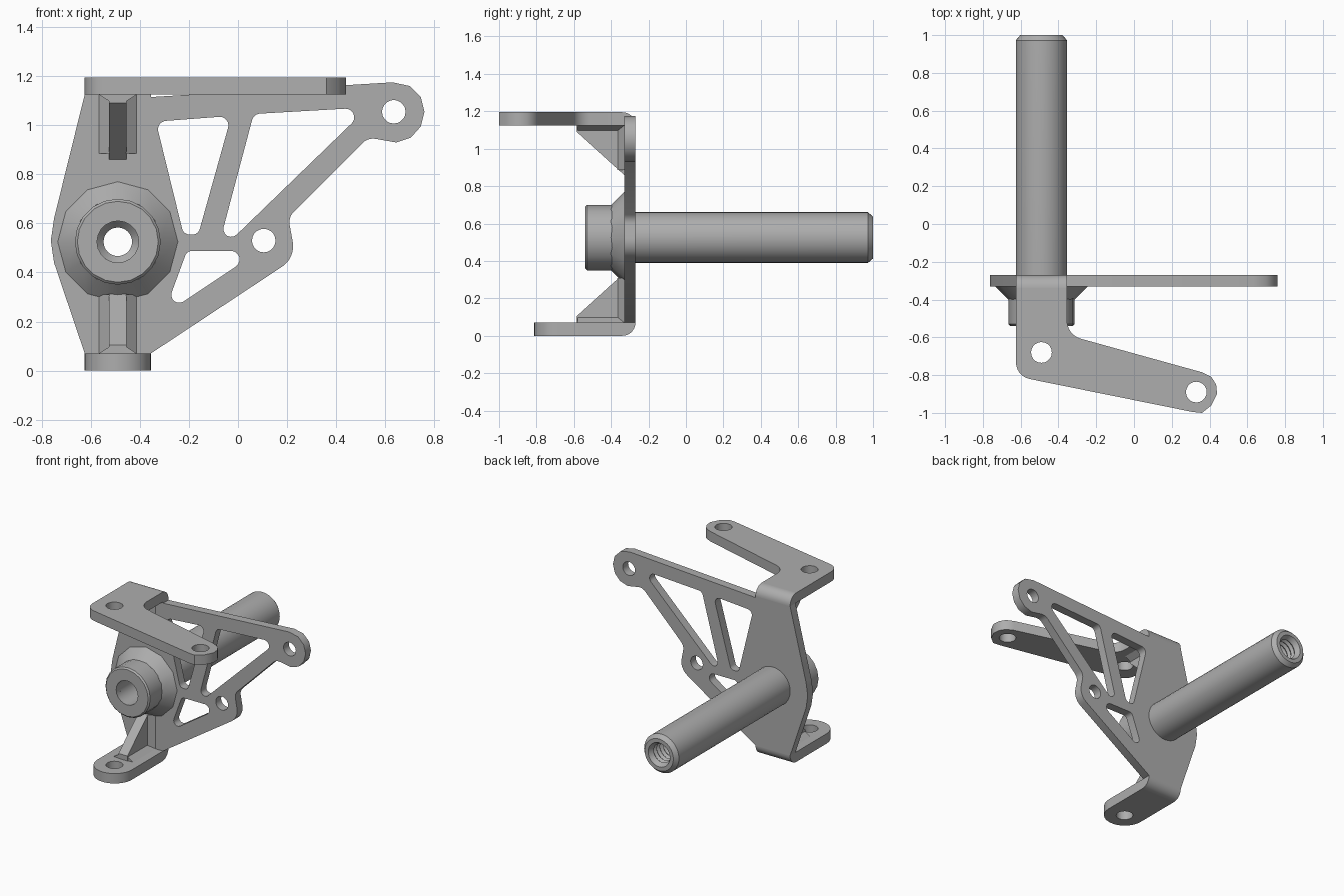
import bpy, bmesh
from math import sin, cos, tan, atan2, pi, tau, radians
from mathutils import Vector, Matrix

if "Cube" in bpy.data.objects:
    bpy.data.objects.remove(bpy.data.objects["Cube"])

steel = bpy.data.materials.new("grey steel")
steel.use_nodes = True
steel.diffuse_color = (0.42, 0.42, 0.42, 1)
steel.node_tree.nodes["Principled BSDF"].inputs["Base Color"].default_value = (0.42, 0.42, 0.42, 1)

# Drawing planes: local x, y, depth to world axes
XY = Matrix.Identity(4)
XZ = Matrix.Rotation(pi / 2, 4, "X")
YZ = Matrix(((0, 0, 1, 0), (1, 0, 0, 0), (0, 1, 0, 0), (0, 0, 0, 1)))

AXLE_X, AXLE_Z = -0.49, 0.525
LEFT, RIGHT = -0.625, -0.355
TOP = 1.195
FLANGE = 0.07
FRONT, BACK = -0.33, -0.27
FOLD = BACK - FLANGE


def finish(name, mesh):
    mesh.materials.clear()
    mesh.materials.append(steel)
    ob = bpy.data.objects.new(name, mesh)
    bpy.context.collection.objects.link(ob)
    bpy.ops.object.select_all(action="DESELECT")
    ob.select_set(True)
    bpy.context.view_layer.objects.active = ob
    bpy.ops.object.shade_smooth_by_angle(angle=radians(35))
    return ob


def rounded(corners, steps=6):
    """Outline from corners (x, y) or (x, y, fillet radius)."""
    out = []
    for i, corner in enumerate(corners):
        b = Vector(corner[:2])
        if len(corner) == 2:
            out.append(b)
            continue
        r = corner[2]
        u = (Vector(corners[i - 1][:2]) - b).normalized()
        v = (Vector(corners[(i + 1) % len(corners)][:2]) - b).normalized()
        half = u.angle(v) / 2
        centre = b + (u + v).normalized() * (r / sin(half))
        d0 = b + u * (r / tan(half)) - centre
        d1 = b + v * (r / tan(half)) - centre
        a0 = atan2(d0.y, d0.x)
        turn = (atan2(d1.y, d1.x) - a0 + pi) % tau - pi
        for k in range(steps + 1):
            a = a0 + turn * k / steps
            out.append(centre + Vector((cos(a), sin(a))) * r)
    return out


def circle(x, y, r, n=20):
    return [Vector((x + r * cos(tau * k / n), y + r * sin(tau * k / n))) for k in range(n)]


def slab(name, loops, near, far, plane=XY):
    """Filled outline with holes, extruded between two depths."""
    curve = bpy.data.curves.new(name, "CURVE")
    curve.dimensions, curve.fill_mode = "2D", "BOTH"
    curve.extrude = abs(far - near) / 2
    for loop in loops:
        spline = curve.splines.new("POLY")
        spline.points.add(len(loop) - 1)
        for point, co in zip(spline.points, loop):
            point.co = (co.x, co.y, 0, 1)
        spline.use_cyclic_u = True
    temp = bpy.data.objects.new(name, curve)
    bpy.context.collection.objects.link(temp)
    bpy.context.view_layer.update()
    graph = bpy.context.evaluated_depsgraph_get()
    mesh = bpy.data.meshes.new_from_object(temp.evaluated_get(graph))
    bpy.data.objects.remove(temp)
    bpy.data.curves.remove(curve)
    bm = bmesh.new()
    bm.from_mesh(mesh)
    bmesh.ops.remove_doubles(bm, verts=bm.verts, dist=0.0002)
    bmesh.ops.transform(bm, matrix=plane, verts=bm.verts)
    depth = plane.to_3x3() @ Vector((0, 0, 1))
    middle = (near + far) / 2
    bmesh.ops.translate(bm, verts=bm.verts, vec=Vector([abs(c) for c in depth]) * middle)
    bmesh.ops.recalc_face_normals(bm, faces=bm.faces)
    bm.to_mesh(mesh)
    bm.free()
    return finish(name, mesh)


def lathe(name, profile, sides):
    """Closed (radius, y) profile turned about the axle line."""
    bm = bmesh.new()
    rings = []
    for k in range(sides):
        a = tau * k / sides
        rings.append([bm.verts.new((AXLE_X + r * sin(a), y, AXLE_Z + r * cos(a))) for r, y in profile])
    n = len(profile)
    for k in range(sides):
        p, q = rings[k], rings[(k + 1) % sides]
        for j in range(n):
            bm.faces.new((p[j], p[(j + 1) % n], q[(j + 1) % n], q[j]))
    bmesh.ops.recalc_face_normals(bm, faces=bm.faces)
    mesh = bpy.data.meshes.new(name)
    bm.to_mesh(mesh)
    bm.free()
    return finish(name, mesh)


# Upright plate with lugs and weight-saving cutouts
outline = rounded([
    (LEFT, FLANGE), (RIGHT, FLANGE), (0.235, 0.46, 0.1), (0.205, 0.625, 0.06),
    (0.53, 0.95, 0.06), (0.645, 0.93), (0.705, 0.95), (0.745, 0.995), (0.76, 1.055),
    (0.745, 1.115), (0.7, 1.16), (0.63, 1.175), (RIGHT, 1.115), (RIGHT, TOP - FLANGE),
    (LEFT, TOP - FLANGE), (-0.75, 0.62), (-0.763, 0.53), (-0.75, 0.44)])
cutouts = [
    [(-0.335, 1.015, 0.035), (-0.027, 1.038, 0.035), (-0.162, 0.555, 0.03), (-0.222, 0.555, 0.03)],
    [(0.064, 1.046, 0.035), (0.531, 1.073, 0.035), (-0.088, 0.474, 0.032)],
    [(-0.208, 0.488, 0.03), (0.087, 0.488, 0.035), (-0.304, 0.227, 0.032)]]
slab("upright_plate", [outline] + [rounded(c) for c in cutouts] + [
    circle(0.635, 1.055, 0.048), circle(0.105, 0.53, 0.048),
    circle(AXLE_X, AXLE_Z, 0.11)], FRONT, BACK, XZ)

# Upper steering arm
arm = rounded([
    (RIGHT, FOLD), (LEFT, FOLD), (LEFT, -0.806, 0.09), (0.31, -0.995), (0.36, -1.0),
    (0.41, -0.96), (0.44, -0.9), (0.435, -0.85), (0.41, -0.81), (0.36, -0.785),
    (RIGHT, -0.587, 0.1)])
slab("upper_arm", [arm, circle(AXLE_X, -0.68, 0.055), circle(0.33, -0.89, 0.055)], TOP - FLANGE, TOP)

# Lower tab
tab = rounded([(RIGHT, FOLD), (LEFT, FOLD), (LEFT, -0.812, 0.134), (RIGHT, -0.812, 0.134)], 10)
slab("lower_tab", [tab, circle(AXLE_X, -0.68, 0.055)], 0, FLANGE)

# Folded corners, gussets and weld beads at both ends of the plate
for end, inner, outer in (("upper", TOP - FLANGE, TOP), ("lower", FLANGE, 0)):
    up = 1 if outer > inner else -1
    bend = rounded([(FOLD, inner), (BACK, inner), (BACK, outer, 0.069), (FOLD, outer)], 8)
    slab(end + "_bend", [bend], LEFT, RIGHT, YZ)
    gusset = rounded([(FRONT, inner), (-0.585, inner), (-0.585, inner - up * 0.035),
                      (FRONT, inner - up * 0.265)])
    slab(end + "_gusset", [gusset], AXLE_X - 0.035, AXLE_X + 0.035, YZ)
    for side, word in ((-1, "right"), (1, "left")):
        near, far = AXLE_X + side * 0.033, AXLE_X + side * 0.077
        bead = rounded([(near, FRONT), (far, FRONT), (near, FRONT - 0.035)])
        slab(f"{end}_{word}_plate_weld", [bead], inner, inner - up * 0.24)
        bead = rounded([(near, inner), (far, inner), (near, inner - up * 0.028)])
        slab(f"{end}_{word}_flange_weld", [bead], FRONT, -0.58, XZ)

# Hub collar and conical weld
lathe("hub_cone", [(0.1, FRONT), (0.245, FRONT), (0.175, -0.4), (0.1, -0.4)], 12)
lathe("hub_collar", [(0.085, -0.54), (0.165, -0.54), (0.175, -0.53), (0.175, -0.36), (0.085, -0.36)], 20)

# Hollow axle with threaded end
axle = [(0.085, -0.5), (0.13, -0.5), (0.136, -0.4), (0.136, 0.972), (0.112, 1), (0.085, 1)]
for k in range(10):
    y = 0.965 - k * 0.035
    axle += [(0.066, y), (0.08, y - 0.0175)]
axle += [(0.058, 0.6), (0.058, -0.2), (0.085, -0.23)]
lathe("axle", axle, 32)
